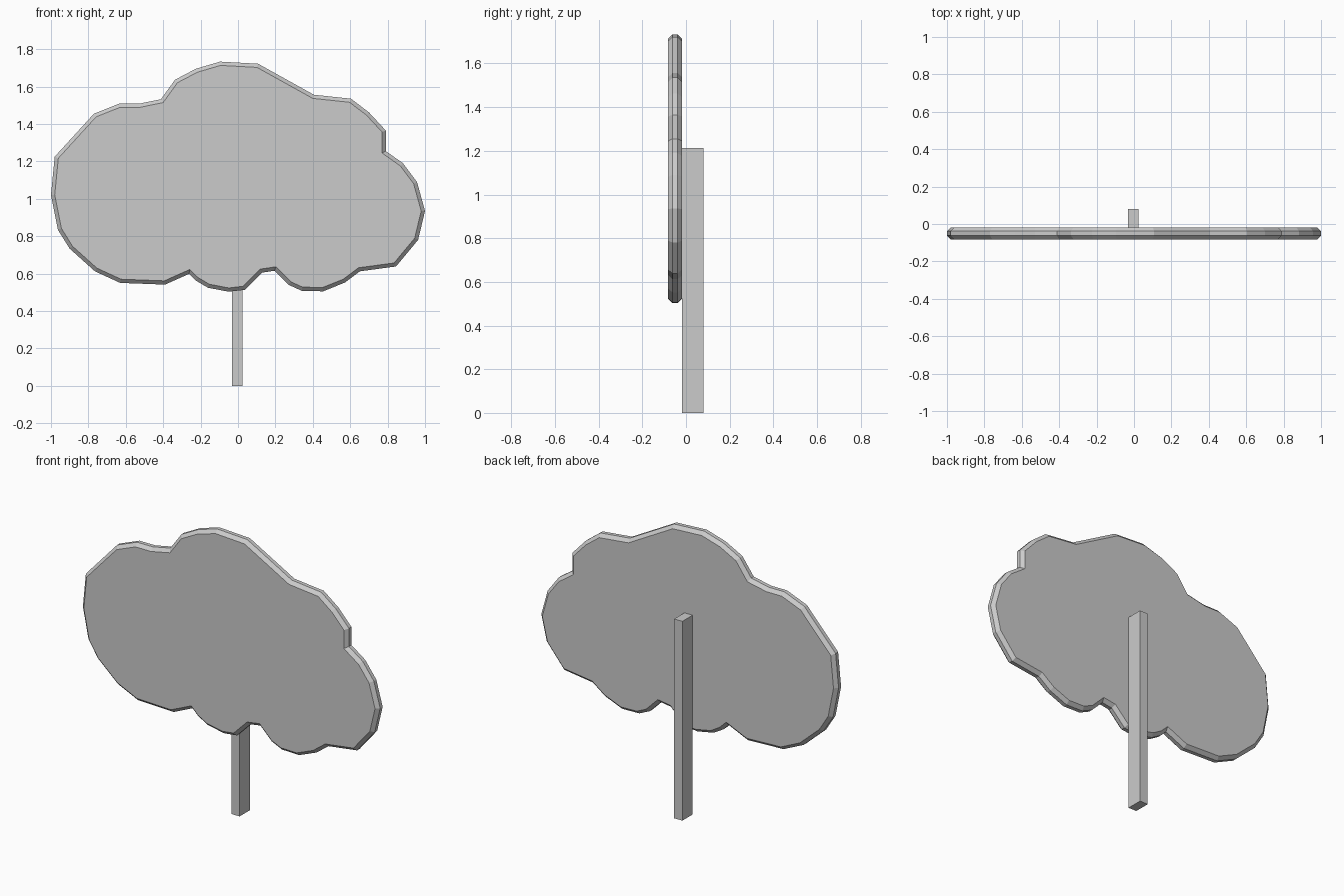
import bpy, bmesh

if "Cube" in bpy.data.objects:
    bpy.data.objects.remove(bpy.data.objects["Cube"])


def make_object(name, bm):
    bmesh.ops.recalc_face_normals(bm, faces=bm.faces)
    mesh = bpy.data.meshes.new(name)
    bm.to_mesh(mesh)
    bm.free()
    obj = bpy.data.objects.new(name, mesh)
    bpy.context.collection.objects.link(obj)
    return obj


# Foliage silhouette in (x, z), clockwise from the left
OUTLINE = [
    (-1.0, 1.02), (-0.98, 1.225), (-0.77, 1.455), (-0.636, 1.508), (-0.53, 1.508),
    (-0.412, 1.532), (-0.337, 1.636), (-0.225, 1.695), (-0.096, 1.733), (0.107, 1.722),
    (0.406, 1.556), (0.604, 1.535), (0.7, 1.462), (0.79, 1.365), (0.79, 1.255),
    (0.882, 1.19), (0.957, 1.09), (1.0, 0.935), (0.963, 0.78), (0.845, 0.638),
    (0.652, 0.612), (0.572, 0.552), (0.455, 0.505), (0.34, 0.508), (0.27, 0.54),
    (0.195, 0.615), (0.128, 0.605), (0.037, 0.513), (-0.05, 0.503), (-0.16, 0.524),
    (-0.225, 0.562), (-0.262, 0.598), (-0.39, 0.541), (-0.63, 0.55), (-0.765, 0.612),
    (-0.9, 0.733), (-0.963, 0.834),
]
BACK, FRONT = -0.018, -0.082
CHAMFER = 0.02

# Foliage panel: straight rim with chamfered front and back faces
bm = bmesh.new()
rims = []
for y in (FRONT + CHAMFER, BACK - CHAMFER):
    rims.append([bm.verts.new((x, y, z)) for x, z in OUTLINE])
caps = [bm.faces.new(rims[0]), bm.faces.new(rims[1][::-1])]
n = len(OUTLINE)
for i in range(n):
    j = (i + 1) % n
    bm.faces.new((rims[0][i], rims[0][j], rims[1][j], rims[1][i]))
bmesh.ops.recalc_face_normals(bm, faces=bm.faces)
bmesh.ops.inset_individual(bm, faces=caps, thickness=CHAMFER, depth=CHAMFER,
                           use_even_offset=True)
make_object("foliage_panel", bm)

# Support post behind the panel
bm = bmesh.new()
bmesh.ops.create_cube(bm, size=1)
bmesh.ops.scale(bm, vec=(0.055, 0.098, 1.212), verts=bm.verts)
bmesh.ops.translate(bm, vec=(-0.004, 0.031, 0.606), verts=bm.verts)
make_object("trunk_post", bm)
